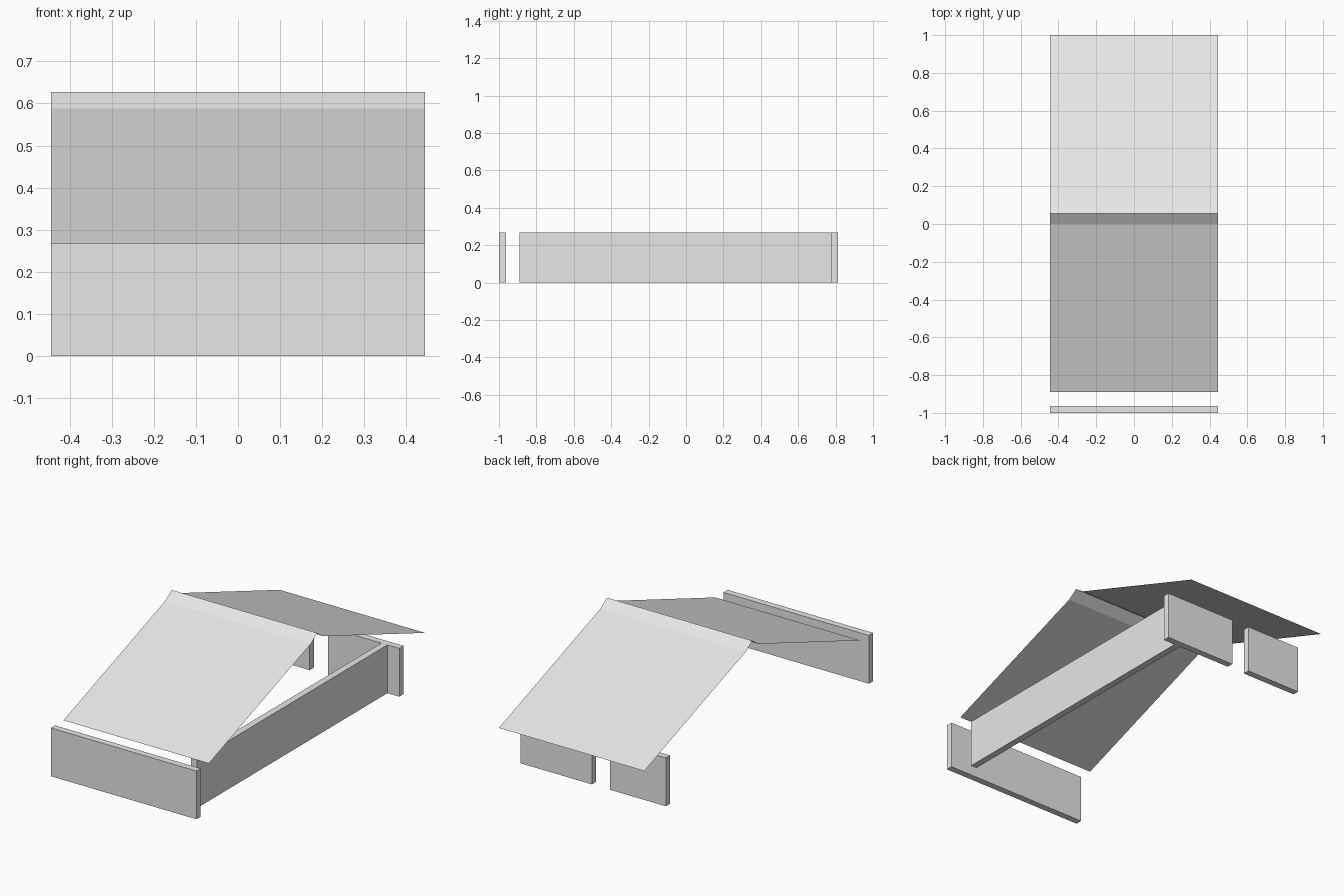
import bpy, bmesh

if "Cube" in bpy.data.objects:
    bpy.data.objects.remove(bpy.data.objects["Cube"])

HALF = 0.445      # half width of the structure
WALL_H = 0.267    # wall height, also the eaves height
T = 0.037         # board thickness

grey = bpy.data.materials.new("light_grey")
grey.diffuse_color = (0.8, 0.8, 0.8, 1.0)
grey.use_nodes = True
grey.node_tree.nodes["Principled BSDF"].inputs["Base Color"].default_value = grey.diffuse_color


def finish(name, bm):
    bmesh.ops.recalc_face_normals(bm, faces=bm.faces)
    mesh = bpy.data.meshes.new(name)
    bm.to_mesh(mesh)
    bm.free()
    mesh.materials.append(grey)
    obj = bpy.data.objects.new(name, mesh)
    bpy.context.collection.objects.link(obj)
    return obj


def board(name, x0, x1, y0, y1):
    """Upright wall board standing on the ground."""
    bm = bmesh.new()
    bmesh.ops.create_cube(bm, size=1)
    for v in bm.verts:
        v.co = (x1 if v.co.x > 0 else x0,
                y1 if v.co.y > 0 else y0,
                WALL_H if v.co.z > 0 else 0)
    finish(name, bm)


def sheet(name, profile):
    """Thin sheet: a (y, z) profile swept across the full width."""
    bm = bmesh.new()
    rows = [[bm.verts.new((x, y, z)) for x in (-HALF, HALF)] for y, z in profile]
    for a, b in zip(rows, rows[1:]):
        bm.faces.new((a[0], a[1], b[1], b[0]))
    obj = finish(name, bm)
    # make the upper side the outside
    if obj.data.polygons[0].normal.z < 0:
        obj.data.flip_normals()


# Walls
board("front_wall", -HALF, HALF, -1.0, -1.0 + T)
board("right_wall", 0.372 - T, 0.372, -0.89, 0.775)
board("back_wall_right", 0.007, HALF, 0.775, 0.775 + T)
board("back_wall_left", -HALF, -0.104, 0.775, 0.775 + T)

# Roof slopes and the steeper ridge cap joining them
sheet("front_roof", [(-0.89, WALL_H), (0.0, 0.588)])
sheet("ridge_cap", [(0.0, 0.588), (0.056, 0.627), (0.112, 0.588)])
sheet("back_roof", [(0.112, 0.588), (1.0, WALL_H)])
